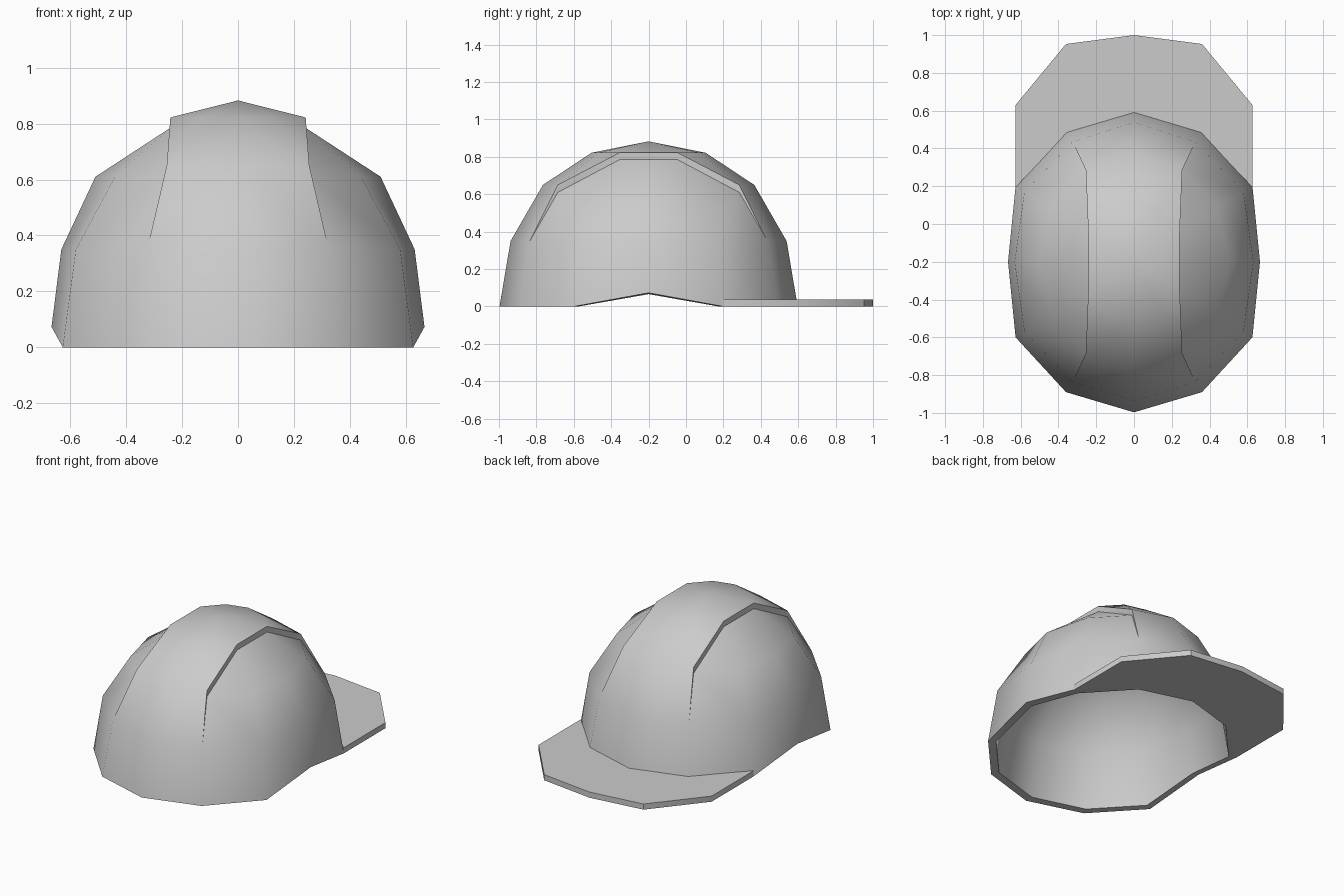
import bpy, bmesh, math

if "Cube" in bpy.data.objects:
    bpy.data.objects.remove(bpy.data.objects["Cube"])

CY = -0.2   # dome centre along y


def make_object(name, bm, angle):
    bmesh.ops.remove_doubles(bm, verts=bm.verts, dist=0.0005)
    bmesh.ops.recalc_face_normals(bm, faces=bm.faces)
    mesh = bpy.data.meshes.new(name)
    bm.to_mesh(mesh)
    bm.free()
    obj = bpy.data.objects.new(name, mesh)
    bpy.context.collection.objects.link(obj)
    bpy.ops.object.select_all(action='DESELECT')
    obj.select_set(True)
    bpy.context.view_layer.objects.active = obj
    bpy.ops.object.shade_smooth_by_angle(angle=math.radians(angle))
    return obj


def add_mirrored(bm, polys, y_signs=(1, -1), cy=0.0):
    for sx in (1, -1):
        for sy in y_signs:
            for poly in polys:
                pts = [(x * sx, cy + y * sy, z) for x, y, z in poly]
                bm.faces.new([bm.verts.new(p) for p in pts])


# Quarter rings of the twelve-sided dome: side, 30, 60, 90 degrees
r0 = [(.667, 0, .073), (.627, .40, 0), (.36, .69, 0), (0, .797, 0)]
r1 = [(.632, 0, .35), (.58, .37, .35), (.325, .635, .35), (0, .738, .35)]
r2 = [(.51, 0, .61), (.44, .285, .61), (.255, .485, .61), (0, .565, .65)]
r3 = [(.242, 0, .785), (.242, .155, .785), (.135, .27, .822), (0, .305, .822)]
ridge2 = (.255, .485, .65)
ridge3 = [(.242, 0, .822), (.242, .155, .822)]
pole = (0, 0, .883)


def band(a, b, idx=range(3)):
    return [(a[i], a[i + 1], b[i + 1], b[i]) for i in idx]


# Outer shell: side panels, raised centre ridge and the step between them
polys = band(r0, r1) + band(r1, r2, range(2)) + band(r2, r3, [0])
polys += [
    (r2[1], r2[2], r3[1]),
    (r1[2], r1[3], r2[3], ridge2),
    (ridge2, r2[3], r3[3], r3[2]),
    (ridge2, r3[2], ridge3[1]),
    (ridge3[0], ridge3[1], pole),
    (ridge3[1], r3[2], pole),
    (r3[2], r3[3], pole),
    (r1[2], r2[2], ridge2),
    (r2[2], r3[1], ridge3[1], ridge2),
    (r3[1], r3[0], ridge3[0], ridge3[1]),
]

# Smooth inner lining, running on below the ridge, and the rim
i0 = [(.622, 0, .066), (.585, .376, 0), (.336, .645, 0), (0, .742, 0)]
i1 = [(.587, 0, .335), (.54, .345, .335), (.30, .59, .335), (0, .69, .335)]
i2 = [(.475, 0, .573), (.41, .265, .573), (.237, .45, .573), (0, .525, .575)]
i3 = [(.225, 0, .735), (.21, .145, .735), (.125, .25, .735), (0, .285, .735)]
for a, b in ((r0, i0), (i0, i1), (i1, i2), (i2, i3)):
    polys += band(a, b)
polys += [(i3[i], i3[i + 1], (0, 0, .79)) for i in range(3)]

bm = bmesh.new()
add_mirrored(bm, polys, cy=CY)
make_object("helmet_shell", bm, 46)

# Flat brim
inner = [(.627, .195), (.352, .482), (0, .585)]
outer = [(.627, .63), (.36, .953), (0, 1.0)]
T = .037
bm = bmesh.new()
at = lambda p, z: (p[0], p[1], z)
brim = []
for z in (0, T):
    for i in range(2):
        brim.append([at(p, z) for p in (inner[i], inner[i + 1], outer[i + 1], outer[i])])
path = [inner[2], inner[1], inner[0]] + outer
for a, b in zip(path, path[1:]):
    brim.append([at(a, 0), at(b, 0), at(b, T), at(a, T)])
add_mirrored(bm, brim, y_signs=(1,))
make_object("brim", bm, 41)
